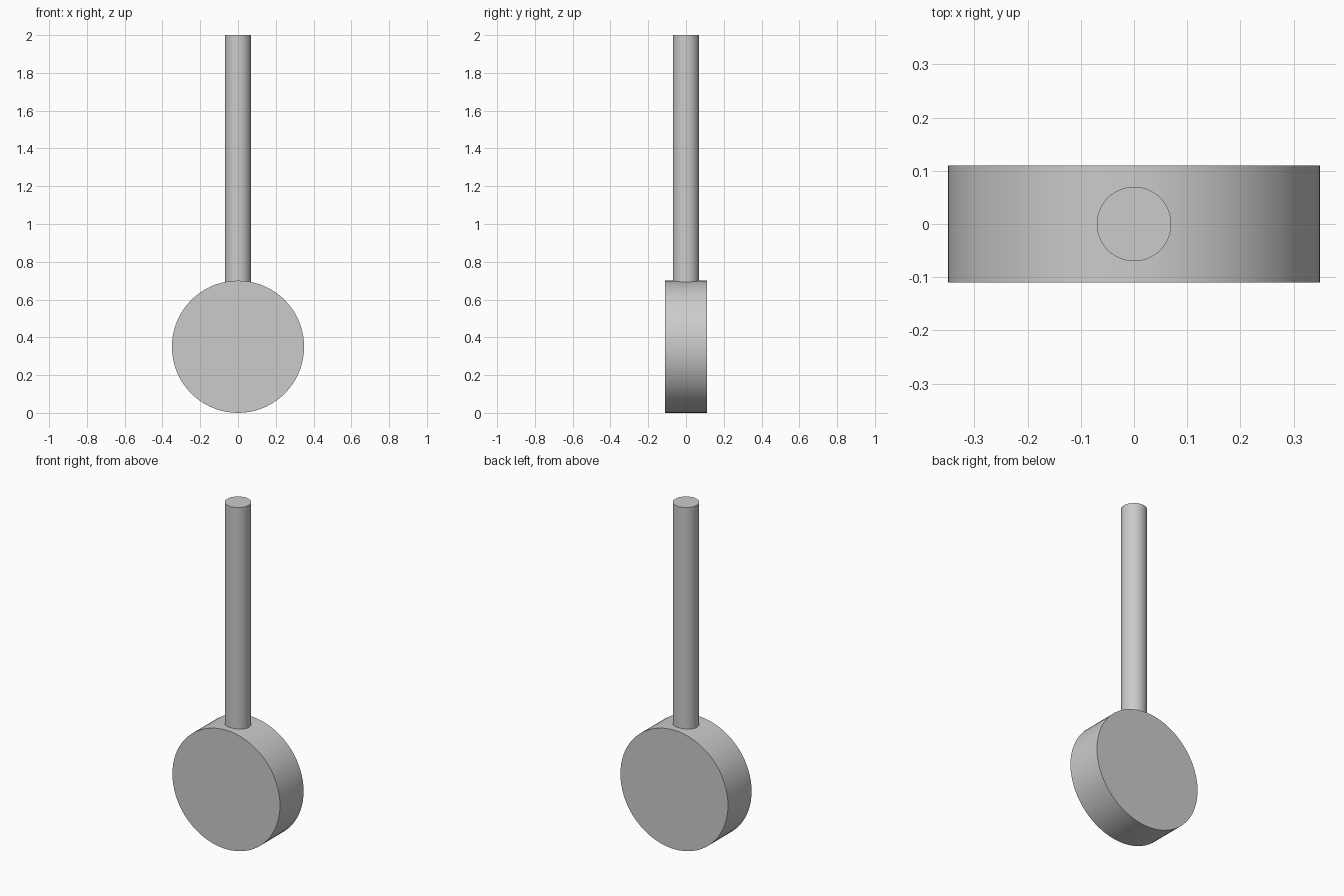
import bpy
import math

cube = bpy.data.objects.get("Cube")
if cube:
    bpy.data.objects.remove(cube, do_unlink=True)

# Single plain grey
GREY = (0.6, 0.6, 0.6, 1.0)
grey = bpy.data.materials.new("light_grey")
grey.use_nodes = True
grey.diffuse_color = GREY
grey.node_tree.nodes["Principled BSDF"].inputs["Base Color"].default_value = GREY


def cylinder(name, radius, depth, location, rotation=(0, 0, 0), sides=72):
    """Smooth-sided cylinder with flat, sharp-edged caps."""
    bpy.ops.mesh.primitive_cylinder_add(
        vertices=sides, radius=radius, depth=depth,
        location=location, rotation=rotation)
    obj = bpy.context.object
    obj.name = name
    obj.data.name = name
    obj.data.materials.append(grey)
    bpy.ops.object.shade_smooth_by_angle(angle=math.radians(30))
    return obj


DISC_RADIUS = 0.35
DISC_DEPTH = 0.22
ROD_RADIUS = 0.07
TOP = 2.0

# Round head, its flat faces to the front and back
cylinder("disc_head", DISC_RADIUS, DISC_DEPTH, (0, 0, DISC_RADIUS),
         (math.pi / 2, 0, 0))

# Upright rod, its foot set just under the rim of the head
foot = DISC_RADIUS + math.sqrt(DISC_RADIUS ** 2 - ROD_RADIUS ** 2) - 0.003
cylinder("upright_rod", ROD_RADIUS, TOP - foot, (0, 0, (TOP + foot) / 2))
